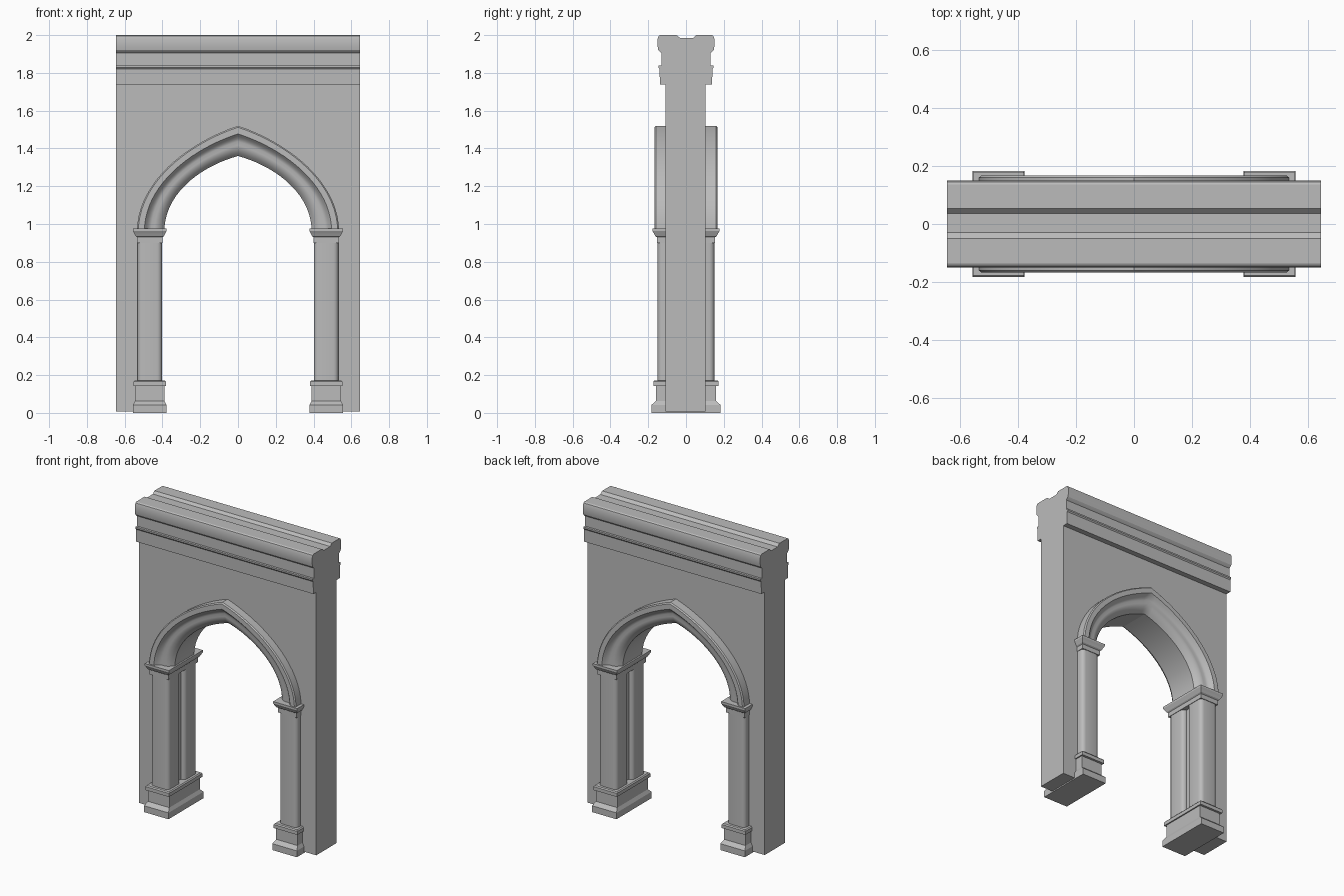
import bpy, bmesh, math
from mathutils import Vector

old = bpy.data.objects.get("Cube")
if old:
    bpy.data.objects.remove(old, do_unlink=True)

stone = bpy.data.materials.new("grey stone")
stone.use_nodes = True
GREY = (0.5, 0.5, 0.5, 1)
stone.diffuse_color = GREY
stone.node_tree.nodes["Principled BSDF"].inputs["Base Color"].default_value = GREY


def finish(name, bm, smooth=None):
    """Turn a bmesh into a named stone object."""
    bmesh.ops.recalc_face_normals(bm, faces=bm.faces)
    mesh = bpy.data.meshes.new(name)
    bm.to_mesh(mesh)
    bm.free()
    mesh.materials.append(stone)
    obj = bpy.data.objects.new(name, mesh)
    bpy.context.collection.objects.link(obj)
    if smooth:
        bpy.ops.object.select_all(action='DESELECT')
        obj.select_set(True)
        bpy.context.view_layer.objects.active = obj
        bpy.ops.object.shade_smooth_by_angle(angle=math.radians(smooth))
    return obj


def loft(name, rings, smooth=None):
    """Skin a list of equal closed rings and cap both ends."""
    bm = bmesh.new()
    loops = [[bm.verts.new(p) for p in ring] for ring in rings]
    n = len(loops[0])
    for a, b in zip(loops, loops[1:]):
        for i in range(n):
            j = (i + 1) % n
            bm.faces.new((a[i], a[j], b[j], b[i]))
    bm.faces.new(loops[0])
    bm.faces.new(loops[-1])
    return finish(name, bm, smooth)


def bezier(p0, p1, p2, p3, t):
    s = 1 - t
    return (s**3 * Vector(p0) + 3 * s * s * t * Vector(p1)
            + 3 * s * t * t * Vector(p2) + t**3 * Vector(p3))


# Pointed arch: outer and inner half curves, blended by f and mirrored
SPRING = 0.96
OUTER = [(0.535, SPRING), (0.535, 1.22), (0.27, 1.43), (0, 1.52)]
INNER = [(0.39, SPRING), (0.39, 1.16), (0.2, 1.305), (0, 1.36)]
STEPS = 20


def arch_curve(f):
    half = [bezier(*OUTER, i / STEPS).lerp(bezier(*INNER, i / STEPS), f)
            for i in range(STEPS + 1)]
    return half + [Vector((-p.x, p.y)) for p in reversed(half[:-1])]


# Wall with arched opening
JAMB, WALL_X, FOOT, TOP = 0.43, 0.645, 0.008, 1.76
outline = [(JAMB, FOOT), (JAMB, SPRING)] + [tuple(p) for p in arch_curve(0.5)]
outline += [(-JAMB, SPRING), (-JAMB, FOOT), (-WALL_X, FOOT),
            (-WALL_X, TOP), (WALL_X, TOP), (WALL_X, FOOT)]
loft("wall", [[(x, y, z) for x, z in outline] for y in (-0.108, 0.103)])

# Arch moulding: outer fillet, hollow, soft roll, soffit
front = [(0, 0.09), (0, 0.16), (0.05, 0.167), (0.27, 0.167), (0.34, 0.155),
         (0.42, 0.142), (0.52, 0.136), (0.64, 0.137), (0.77, 0.132),
         (0.9, 0.118), (1, 0.1)]
section = [(f, -y) for f, y in front] + [(f, y) for f, y in reversed(front)]
curves = [arch_curve(f) for f, y in section]
rings = [[(c[i].x, y, c[i].y) for c, (f, y) in zip(curves, section)]
         for i in range(2 * STEPS + 1)]
loft("arch_moulding", rings, 32)

# Cornice: front half of the side profile, back half, and the top channel
face = [(0.1, 1.738), (0.138, 1.738), (0.14, 1.82), (0.146, 1.828),
        (0.146, 1.838), (0.131, 1.838), (0.131, 1.905), (0.139, 1.912),
        (0.147, 1.922), (0.15, 1.94), (0.15, 1.98), (0.145, 1.995), (0.136, 2)]
channel = [(-0.05, 2), (-0.03, 1.984), (0.037, 1.984), (0.053, 2)]
profile = [(-y, z) for y, z in face] + channel + list(reversed(face))
loft("cornice", [[(x, y, z) for y, z in profile] for x in (-WALL_X, WALL_X)], 25)


# Piers: stepped plinth, stepped capital and two rounded shafts on each side
def stepped(name, cx, levels):
    loft(name, [[(cx + sx * hx, sy * hy, z) for sx, sy in
                 ((-1, -1), (1, -1), (1, 1), (-1, 1))] for z, hx, hy in levels])


PLINTH = [(0, 0.089, 0.183), (0.042, 0.089, 0.183), (0.064, 0.078, 0.158),
          (0.142, 0.078, 0.158), (0.142, 0.086, 0.173), (0.165, 0.086, 0.173),
          (0.172, 0.08, 0.167)]
CAPITAL = [(0.9, 0.068, 0.154), (0.93, 0.068, 0.154), (0.936, 0.075, 0.163),
           (0.95, 0.082, 0.17), (0.962, 0.088, 0.177), (0.975, 0.088, 0.177)]


def shaft(name, cx, cy, hx, hy, r):
    """Square shaft with rounded corners."""
    ring = []
    for k, (sx, sy) in enumerate(((1, 1), (-1, 1), (-1, -1), (1, -1))):
        for i in range(5):
            a = math.radians(90 * k + 22.5 * i)
            ring.append((cx + sx * (hx - r) + r * math.cos(a),
                         cy + sy * (hy - r) + r * math.sin(a)))
    loft(name, [[(x, y, z) for x, y in ring] for z in (0.16, 0.91)], 30)


for side, sx in (("left", 1), ("right", -1)):
    cx = 0.467 * sx
    stepped(side + "_plinth", cx, PLINTH)
    stepped(side + "_capital", cx, CAPITAL)
    for end, sy in (("front", -1), ("back", 1)):
        shaft(f"{side}_{end}_shaft", cx, 0.085 * sy, 0.065, 0.065, 0.026)
